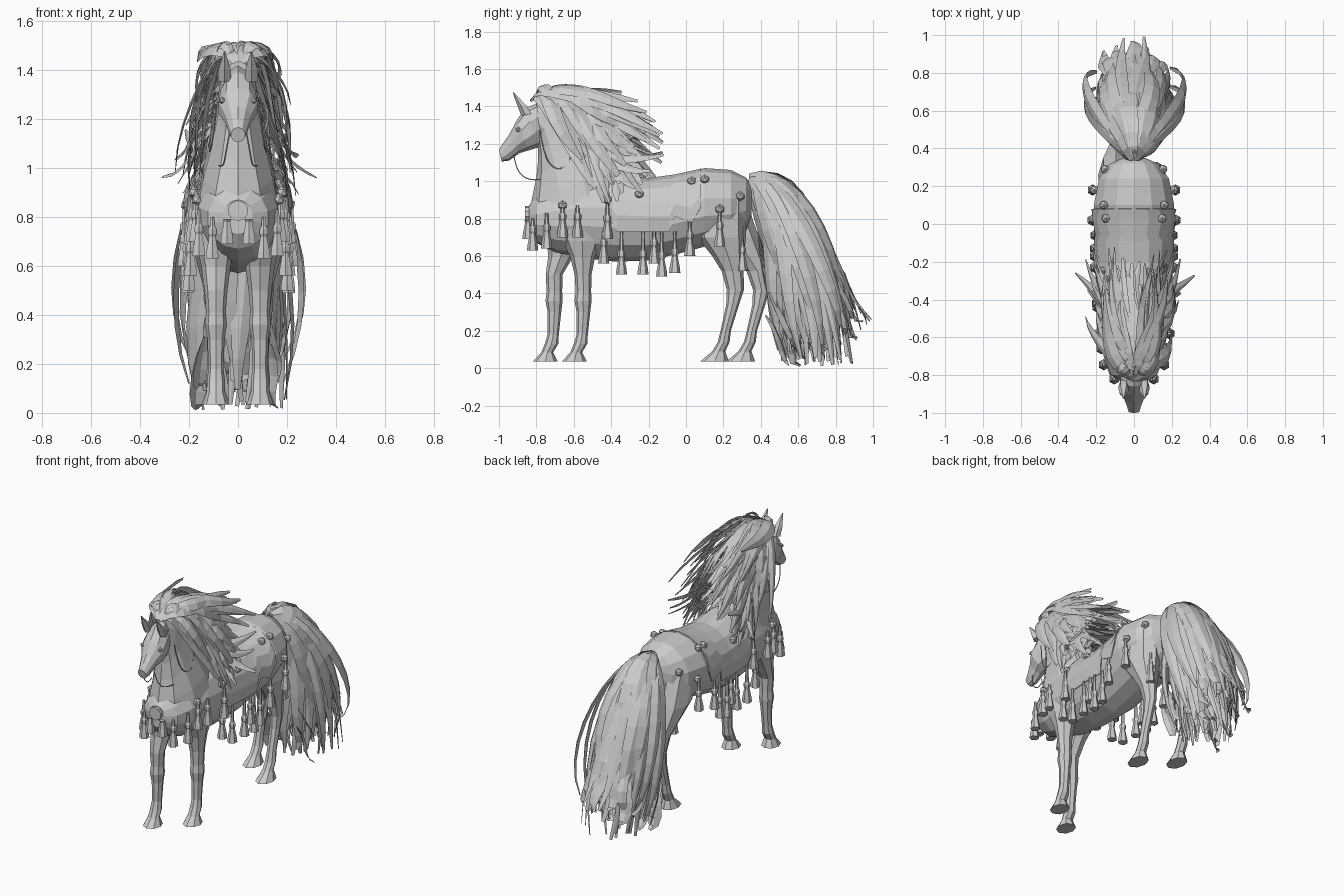
import bpy, bmesh, math, random
from mathutils import Vector

if "Cube" in bpy.data.objects:
    bpy.data.objects.remove(bpy.data.objects["Cube"])

random.seed(7)
R = random.uniform


def finish(bm, name):
    bmesh.ops.recalc_face_normals(bm, faces=bm.faces)
    me = bpy.data.meshes.new(name)
    bm.to_mesh(me)
    bm.free()
    ob = bpy.data.objects.new(name, me)
    bpy.context.collection.objects.link(ob)
    return ob


def loft(name, secs, n=10, x=0.0):
    """Rings given as (y1, z1, y2, z2, half width): two profile points and the x radius."""
    bm = bmesh.new()
    rings = []
    for y1, z1, y2, z2, rx in secs:
        c, d = Vector((x, (y1+y2)/2, (z1+z2)/2)), Vector((0, (y1-y2)/2, (z1-z2)/2))
        rings.append([bm.verts.new(c + d*math.cos(a) + Vector((rx*math.sin(a), 0, 0)))
                      for a in (2*math.pi*k/n for k in range(n))])
    for a, b in zip(rings, rings[1:]):
        for k in range(n):
            bm.faces.new((a[k], a[(k+1) % n], b[(k+1) % n], b[k]))
    bm.faces.new(rings[0])
    bm.faces.new(rings[-1])
    return finish(bm, name)


# Torso: y, bottom z, top z, half width
TORSO = [(-.84, .73, .87, .06), (-.8, .67, .92, .125), (-.7, .62, .98, .165), (-.55, .59, 1.03, .18),
         (-.38, .57, 1.04, .19), (-.2, .575, 1.015, .2), (-.05, .61, 1.035, .205), (.1, .65, 1.07, .218),
         (.24, .67, 1.06, .19), (.32, .73, 1.02, .13), (.35, .82, .98, .06)]
loft("body", [(y, b, y, t, w) for y, b, t, w in TORSO], 14)


def torso_at(y):
    for a, b in zip(TORSO, TORSO[1:]):
        if a[0] <= y <= b[0]:
            f = (y-a[0])/(b[0]-a[0])
            b0, t0, w0 = (a[i]+(b[i]-a[i])*f for i in (1, 2, 3))
            return (b0+t0)/2, (t0-b0)/2, w0


def skin_x(y, z):
    c, h, w = torso_at(y)
    return w*math.sqrt(max(.05, 1-((z-c)/h)**2))


# Neck and head
loft("neck", [(-.84, .8, -.33, .88, .175), (-.825, .9, -.4, 1.05, .15), (-.80, 1.02, -.52, 1.22, .112),
              (-.79, 1.12, -.62, 1.36, .088), (-.79, 1.19, -.70, 1.44, .075), (-.79, 1.25, -.80, 1.44, .055)])
loft("head", [(-.75, 1.23, -.79, 1.42, .05), (-.79, 1.18, -.86, 1.39, .075), (-.84, 1.165, -.905, 1.325, .083),
              (-.89, 1.15, -.945, 1.25, .055), (-.945, 1.11, -.98, 1.2, .038), (-.985, 1.105, -1.0, 1.165, .03)])
for s in (-1, 1):
    loft("ear", [(-.88, 1.35, -.82, 1.36, .028), (-.9, 1.4, -.845, 1.4, .027), (-.927, 1.475, -.92, 1.475, .003)],
         5, s*.055)
    bpy.ops.mesh.primitive_ico_sphere_add(subdivisions=1, radius=.015, location=(s*.064, -.895, 1.275))
    bpy.context.object.name = "eye"

# Legs: z, front y, back y, half width
FRONT = [(.8, -.18, .13, .09), (.68, -.11, .1, .078), (.6, -.07, .065, .06), (.5, -.045, .045, .047),
         (.41, -.04, .043, .04), (.36, -.046, .045, .045), (.3, -.035, .038, .035), (.18, -.035, .025, .031),
         (.13, -.05, .022, .037), (.085, -.068, -.005, .038), (.035, -.115, .02, .055)]
HIND = [(.9, -.2, .06, .09), (.7, -.2, .06, .095), (.6, -.12, .05, .07), (.52, -.07, .048, .048),
        (.42, -.042, .05, .036), (.34, -.045, .024, .032), (.2, -.075, -.02, .03), (.14, -.09, -.027, .035),
        (.09, -.12, -.05, .034), (.035, -.185, -.03, .055)]
for name, prof, base, x, shift in (("front_leg", FRONT, -.55, .09, 0), ("front_leg", FRONT, -.55, -.09, -.155),
                                   ("hind_leg", HIND, .26, .095, 0), ("hind_leg", HIND, .26, -.095, .14)):
    secs = []
    for z, f, b, w in prof:
        d = base + shift*min(1, (.9-z)/.4)
        secs.append((d+f, z, d+b, z, w))
    loft(name, secs, 8, x)


# Hair: broad folded ribbons along Bezier paths
def strand(bm, p, width, n0, n1, segs=8, wave=.012):
    rows, ph = [], R(0, 6)
    p = [Vector(q) for q in p]
    for i in range(segs+1):
        t = i/segs
        u = 1-t
        pos = p[0]*u**3 + p[1]*3*u*u*t + p[2]*3*u*t*t + p[3]*t**3
        tan = ((p[1]-p[0])*u*u + (p[2]-p[1])*2*u*t + (p[3]-p[2])*t*t).normalized()
        side = tan.cross(Vector(n0).lerp(Vector(n1), t)).normalized()
        nor = side.cross(tan)
        pos = pos + (side + nor)*wave*t*math.sin(ph+6*t)
        w = width*math.sin(math.pi*(.13+.81*t))
        rows.append([bm.verts.new(q) for q in (pos-side*w, pos+nor*w*.3, pos+side*w)])
    for a, b in zip(rows, rows[1:]):
        for k in (0, 1):
            bm.faces.new((a[k], a[k+1], b[k+1], b[k]))


CREST = [(-.83, 1.43), (-.74, 1.47), (-.64, 1.39), (-.54, 1.25), (-.42, 1.07)]
bm = bmesh.new()
for s in (-1, 1):
    for i in range(50):
        t = min(1, max(0, (i+R(-.6, .6))/49))
        k = min(3, int(t*4))
        f = t*4-k
        y, z = (CREST[k][j]+(CREST[k+1][j]-CREST[k][j])*f for j in (0, 1))
        u = R(0, 1)                       # layer: inner to outer
        drop = R(.05, .42)*(i % 2)*(1-.6*t)
        ey = -.3+.14*math.sin(math.pi*t)+R(-.16, .07)-drop*.6
        ez = max(.89, 1.42-.46*t+R(-.06, .05)-drop*1.1)
        ex = .05+.1*u+.1*max(t*.8, min(1, drop*2.5))+R(-.01, .03)
        strand(bm, [(s*.01, y, z), (s*(.03+.09*u), y+.06, z+.1-.06*t),
                    (s*(.08+.1*u+drop*.1), y+(ey-y)*.5, z+(ez-z)*.4+.03-drop*.2), (s*ex, ey, ez)],
               R(.032, .052), (s*.6, 0, 1.2), (s, 0, .3), 8, .022)
    for q in range(3):                    # flying lower locks
        strand(bm, [(s*.02, -.5+.03*q, 1.2), (s*.14, -.45, 1.15), (s*.2, -.35, 1.0+.04*q),
                    (s*(.31-.05*q), -.26+.07*q, .96+.09*q)], .032, (s, 0, 1), (s, 0, .5))
    for q in range(2):                    # tufts beside the ears
        strand(bm, [(s*.03, -.8, 1.45), (s*.05, -.78, 1.54), (s*.09, -.75, 1.51),
                    (s*(.12+.02*q), -.68+.05*q, 1.4-.06*q)], .03, (0, -.3, 1), (s, -.2, .4))
for i in range(22):                       # middle strands falling to the withers
    t = i/21
    k = min(3, int(t*4))
    y, z = (CREST[k][j]+(CREST[k+1][j]-CREST[k][j])*(t*4-k) for j in (0, 1))
    x, ey, ez = R(-.09, .09), -.33+.1*math.sin(3*t)+R(-.06, .08), 1.36-.33*t+R(-.04, .04)
    strand(bm, [(x*.1, y, z), (x*.5, y+.06, z+.07-.05*t), (x, y+(ey-y)*.5, z+(ez-z)*.4+.03), (x, ey, ez)],
           R(.034, .05), (x*8, 0, 1), (x*8, .2, .6), 8, .02)
finish(bm, "mane")

bm = bmesh.new()
N = 66
for i in range(N):
    th = 2*math.pi*i/N + R(-.08, .08)
    r = 1 if i % 3 else R(.2, .8)
    v, sx = .5-.5*r*math.cos(th), r*math.sin(th)
    ln = R(0, 1)**2.5
    strand(bm, [(sx*.02, .34, 1.02), (sx*.11, .39+.19*v, 1.03+.08*v), (sx*.27, .42+.37*v, .5+.25*v),
                (sx*R(.08, .2), .51+.36*v+R(-.03, .06), .015+ln*.25*(.4+v)+R(0, .05))],
           R(.04, .062), (sx, -math.cos(th)*.6, .5), (sx, -math.cos(th), .1), 10, .035)
for i in range(30):                       # short curled tips at the lower back edge
    y, z, x = R(.52, .93), R(.03, .18), R(-.14, .14)
    z += max(0, y-.75)*.9
    strand(bm, [(x, y-.1, z+.25), (x*1.1, y-.03, z+.15), (x*1.2, y, z), (x*1.2, y+R(-.05, .06), z+R(-.03, .02))],
           R(.028, .045), (x*4, 1, .3), (x*4, .6, .3), 5, .02)
for s in (-1, 1):                         # loose outer locks
    for q in range(2):
        strand(bm, [(s*.02, .36, 1.02), (s*.16, .5, 1.05), (s*.36, .7+.1*q, .5), (s*.2, .72+.1*q, .12+.1*q)],
               .045, (s, .3, .5), (s, .3, 0), 10)
    strand(bm, [(s*.02, .35, 1.03), (s*.06, .7, 1.1), (s*.1, .74, .5), (s*.05, .99, .26)],
           .04, (s*.3, 1, .6), (s*.3, .8, .3), 10)
finish(bm, "tail")

# Saddle blanket following the back
bm = bmesh.new()
prev = None
for y, low in ((-.41, .8), (-.37, .73), (-.2, .73), (-.09, .73), (-.06, .81), (.03, .78), (.08, .86)):
    c, h, w = torso_at(y)
    a0 = math.asin((low-c)/h)
    row = [bm.verts.new((1.04*w*math.cos(a), y, c+1.01*h*math.sin(a)))
           for a in (a0+(math.pi-2*a0)*k/10 for k in range(11))]
    if prev:
        for k in range(10):
            bm.faces.new((prev[k], prev[k+1], row[k+1], row[k]))
    prev = row
blanket = finish(bm, "saddle_blanket")
m = blanket.modifiers.new("thickness", 'SOLIDIFY')
m.thickness = .006


# Reins
def strap(name, pts, r):
    cu = bpy.data.curves.new(name, 'CURVE')
    cu.dimensions, cu.bevel_depth, cu.bevel_resolution, cu.resolution_u = '3D', r, 1, 4
    sp = cu.splines.new('NURBS')
    sp.points.add(len(pts)-1)
    for p, q in zip(sp.points, pts):
        p.co = (*q, 1)
    sp.use_endpoint_u, sp.order_u = True, 3
    bpy.context.collection.objects.link(bpy.data.objects.new(name, cu))


for s in (-1, 1):
    strap("rein", [(s*.035, -.92, 1.14), (s*.05, -.91, 1.06), (s*.06, -.84, 1.0), (s*.08, -.78, 1.01)], .003)
    strap("bridle_loop", [(s*.085, -.78, 1.27), (s*.1, -.76, 1.12), (s*.12, -.68, 1.05), (s*.11, -.6, 1.12),
                          (s*.1, -.61, 1.3)], .003)


# Tassels: cord, bead and flared skirt
def tassel(x, y, top, bottom):
    d = top-bottom
    prof = [(0, .008), (d-.13, .012), (d-.12, .02), (d-.1, .02), (d-.09, .015), (d-.03, .027), (d, .03)]
    loft("tassel", [(y-r, top-max(0, h), y+r, top-max(0, h), r) for h, r in prof], 6, x)


SIDE = [(-.66, .88, .70), (-.58, .87, .70), (-.42, .88, .69), (-.44, .73, .56), (-.345, .73, .5),
        (-.23, .73, .5), (-.17, .73, .56), (-.13, .73, .49), (-.06, .73, .51), (.02, .78, .6), (.18, .84, .65), (.3, .76, .52)]
CHEST = [(.16, -.745, .83, .64), (.105, -.82, .8, .63), (.045, -.845, .79, .69)]
KNOBS = [(.1, 1.01), (.03, 1.0), (-.25, .93), (.29, .92), (-.42, .9), (-.66, .87), (.18, .85)]
for s in (-1, 1):
    for y, t, b in SIDE:
        tassel(s*(skin_x(y, t)+.018), y, t, b)
    for x, y, t, b in CHEST:
        tassel(s*x, y, t, b)
    for y, z in KNOBS:
        bpy.ops.mesh.primitive_ico_sphere_add(subdivisions=1, radius=.026, location=(s*(skin_x(y, z)+.008), y, z))
        bpy.context.object.name = "bell"

# Round chest medallion
bpy.ops.mesh.primitive_cylinder_add(vertices=10, radius=.042, depth=.03, location=(0, -.845, .825),
                                    rotation=(math.pi/2, 0, 0))
bpy.context.object.name = "chest_medallion"
